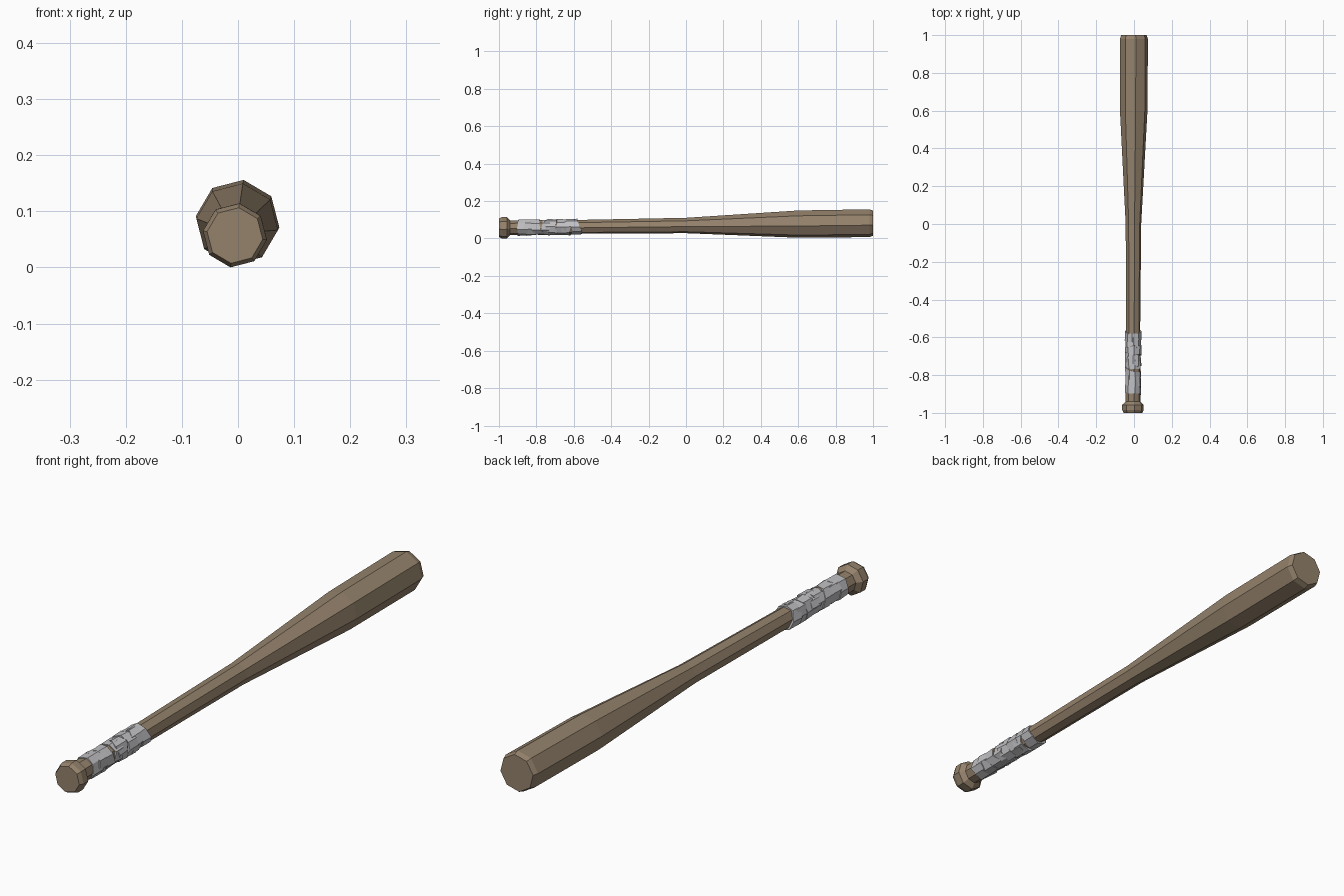
import bpy, bmesh, math, random

if "Cube" in bpy.data.objects:
    bpy.data.objects.remove(bpy.data.objects["Cube"])

random.seed(4)
SIDES = 8
TURN = math.radians(-8)


def material(name, rgb):
    m = bpy.data.materials.new(name)
    m.diffuse_color = (*rgb, 1)
    m.use_nodes = True
    m.node_tree.nodes["Principled BSDF"].inputs["Base Color"].default_value = m.diffuse_color
    return m


wood = material("brown wood", (0.30, 0.225, 0.15))
cloth = material("grey tape", (0.53, 0.53, 0.55))


def point(y, r, a):
    # the bat lies slightly tilted, rising toward the barrel
    cx = -0.003 + 0.0025 * y
    cz = 0.0695 + 0.0125 * y
    return (cx + r * math.cos(a), y, cz + r * math.sin(a))


def loft(bm, rings, closed=False):
    """Skin rings of points; cap the ends or close into a sleeve."""
    vs = [[bm.verts.new(p) for p in ring] for ring in rings]
    n = len(vs[0])
    pairs = list(zip(vs, vs[1:]))
    if closed:
        pairs.append((vs[-1], vs[0]))
    else:
        bm.faces.new(vs[0])
        bm.faces.new(vs[-1])
    for a, b in pairs:
        for i in range(n):
            j = (i + 1) % n
            bm.faces.new((a[i], a[j], b[j], b[i]))


def finish(bm, name, mat):
    bmesh.ops.recalc_face_normals(bm, faces=bm.faces)
    me = bpy.data.meshes.new(name)
    bm.to_mesh(me)
    bm.free()
    me.materials.append(mat)
    ob = bpy.data.objects.new(name, me)
    bpy.context.collection.objects.link(ob)


angles = [TURN + 2 * math.pi * i / SIDES for i in range(SIDES)]

# bat body: knob, handle, taper and barrel in one profile
profile = [(-1.0, 0.050), (-0.985, 0.0575), (-0.957, 0.0575), (-0.94, 0.039),
           (-0.55, 0.0375), (0.0, 0.0415), (0.6, 0.0735), (0.98, 0.075), (1.0, 0.068)]
bm = bmesh.new()
loft(bm, [[point(y, r, a) for a in angles] for y, r in profile])
finish(bm, "bat_body", wood)

# grip tape: overlapping, crooked wraps with uneven edges
bm = bmesh.new()
WRAPS = 8
for k in range(WRAPS):
    mid = -0.87 + 0.277 * k / (WRAPS - 1)
    phase = random.uniform(0, 2 * math.pi)
    tilt = random.uniform(0.004, 0.016)
    twist = random.uniform(-0.25, 0.25)
    lo_in, lo, hi, hi_in = [], [], [], []
    for a in angles:
        a += twist + random.uniform(-0.1, 0.1)
        shift = tilt * math.cos(a - phase)
        y0 = max(-0.905, mid - 0.027 + shift + random.uniform(-0.008, 0.008))
        y1 = min(-0.557, mid + 0.027 + shift + random.uniform(-0.008, 0.008))
        r0, r1 = random.uniform(0.040, 0.045), random.uniform(0.040, 0.045)
        lo_in.append(point(y0, 0.034, a))
        lo.append(point(y0, r0, a))
        hi.append(point(y1, r1, a))
        hi_in.append(point(y1, 0.034, a))
    loft(bm, [lo_in, lo, hi, hi_in], closed=True)
finish(bm, "grip_tape", cloth)
